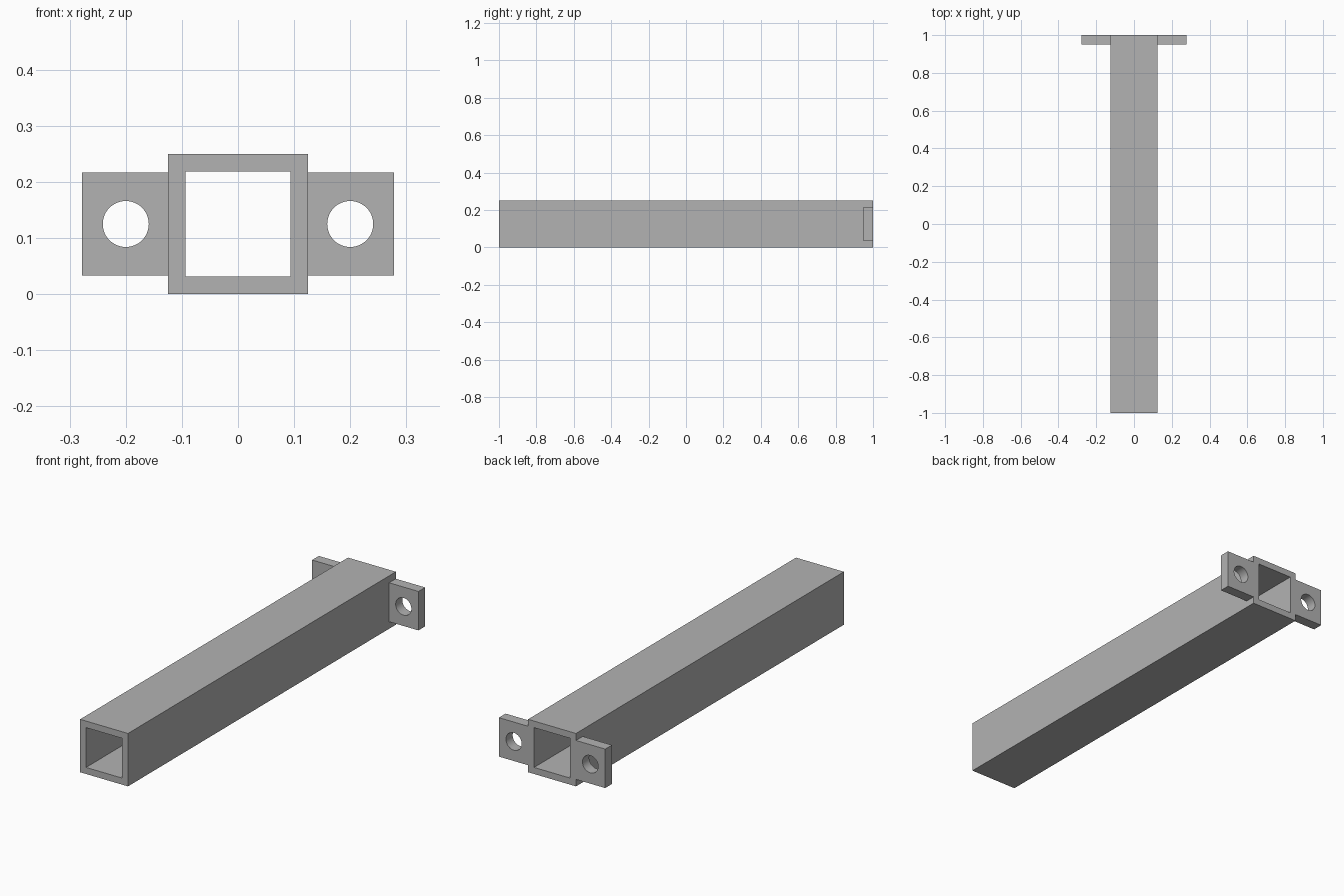
import bpy
import bmesh
import math

cube = bpy.data.objects.get("Cube")
if cube:
    bpy.data.objects.remove(cube, do_unlink=True)

MID_Z = 0.125

grey = bpy.data.materials.new("plain grey")
grey.use_nodes = True
colour = (0.448, 0.448, 0.448, 1)
grey.diffuse_color = colour
grey.node_tree.nodes["Principled BSDF"].inputs["Base Color"].default_value = colour


def rectangle(cx, half_w, half_h):
    return [(cx + sx * half_w, MID_Z + sz * half_h)
            for sx, sz in ((-1, -1), (1, -1), (1, 1), (-1, 1))]


def circle(cx, radius, sides=48):
    return [(cx + radius * math.cos(math.tau * i / sides),
             MID_Z + radius * math.sin(math.tau * i / sides)) for i in range(sides)]


def pierced_prism(name, outline, hole, y0, y1):
    """Extrude an x-z outline with one hole along y."""
    bm = bmesh.new()
    for loop in (outline, hole):
        verts = [bm.verts.new((x, y0, z)) for x, z in loop]
        for a, b in zip(verts, verts[1:] + verts[:1]):
            bm.edges.new((a, b))
    bmesh.ops.triangle_fill(bm, edges=bm.edges[:], use_beauty=True, normal=(0, -1, 0))
    front = bm.faces[:]
    ext = bmesh.ops.extrude_face_region(bm, geom=front, use_keep_orig=True)
    moved = [g for g in ext["geom"] if isinstance(g, bmesh.types.BMVert)]
    bmesh.ops.translate(bm, verts=moved, vec=(0, y1 - y0, 0))
    bmesh.ops.recalc_face_normals(bm, faces=bm.faces[:])
    mesh = bpy.data.meshes.new(name)
    bm.to_mesh(mesh)
    bm.free()
    mesh.materials.append(grey)
    obj = bpy.data.objects.new(name, mesh)
    bpy.context.collection.objects.link(obj)
    bpy.ops.object.select_all(action="DESELECT")
    obj.select_set(True)
    bpy.context.view_layer.objects.active = obj
    bpy.ops.object.shade_smooth_by_angle(angle=math.radians(30))
    return obj


# Hollow square tube
pierced_prism("square_tube", rectangle(0, 0.125, 0.125),
              rectangle(0, 0.094, 0.094), -1, 1)

# Drilled mounting tabs at the back end
for side, sign in (("left", 1), ("right", -1)):
    pierced_prism(side + "_mounting_tab", rectangle(sign * 0.2015, 0.0765, 0.092),
                  circle(sign * 0.2, 0.041), 0.95, 1)
